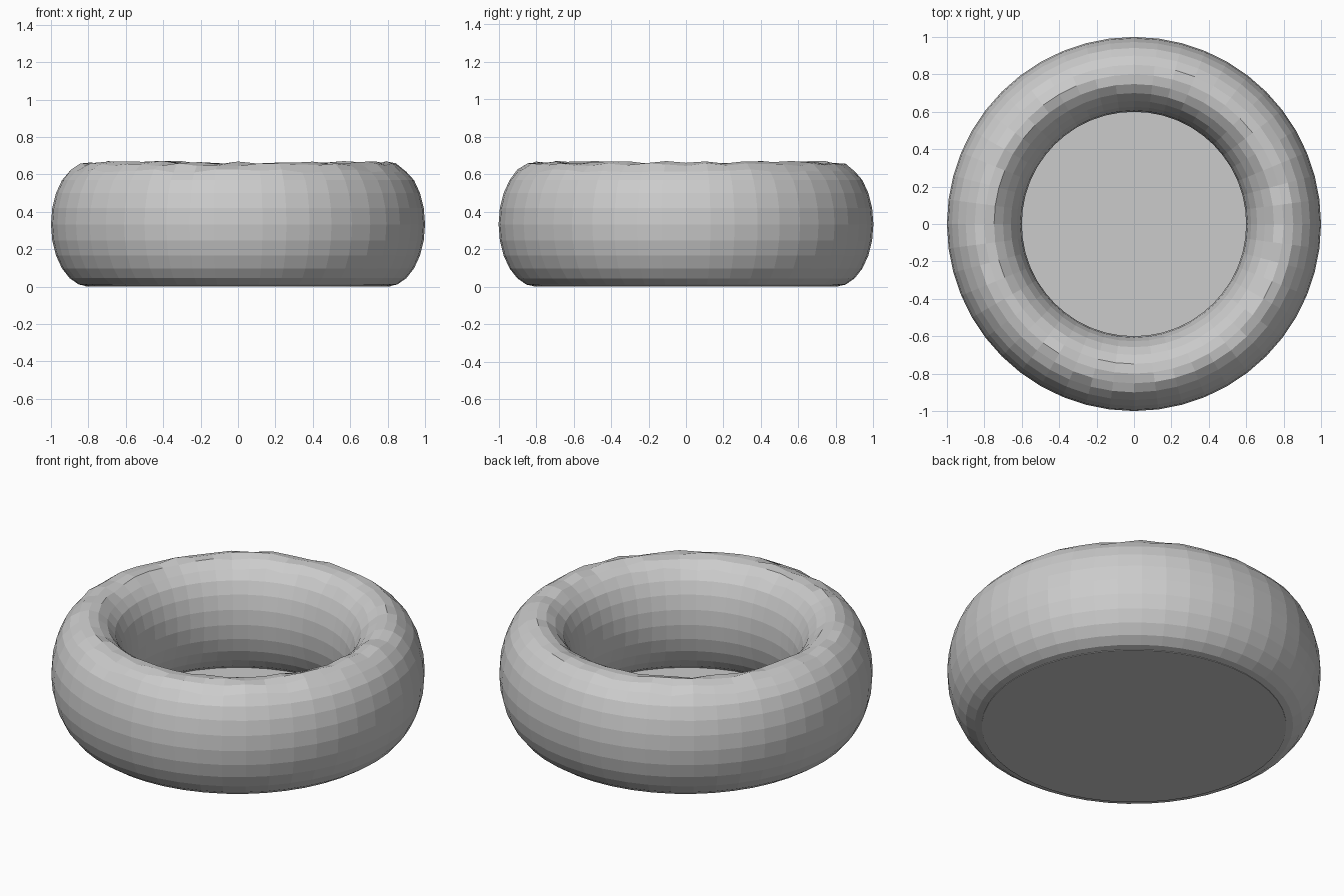
import bpy, bmesh, math, random

if "Cube" in bpy.data.objects:
    bpy.data.objects.remove(bpy.data.objects["Cube"])

random.seed(4)
RING, TUBE = 48, 24              # segments around the ring and the tube
MID_R, HALF_W, HALF_H = 0.8, 0.2, 0.333


def add_object(name, bm):
    bmesh.ops.recalc_face_normals(bm, faces=bm.faces)
    mesh = bpy.data.meshes.new(name)
    bm.to_mesh(mesh)
    bm.free()
    obj = bpy.data.objects.new(name, mesh)
    bpy.context.collection.objects.link(obj)
    return obj


# Padded ring: tall oval section swept round, lightly rumpled along the crest
bm = bmesh.new()
rows = []
for i in range(RING):
    a = math.tau * i / RING
    row = []
    for j in range(TUBE):
        t = math.tau * j / TUBE
        r = MID_R + HALF_W * math.cos(t)
        z = HALF_H * (1 + math.sin(t))
        if z > 0.61:
            z += random.uniform(-0.012, 0.006)
        row.append(bm.verts.new((r * math.cos(a), r * math.sin(a), z)))
    rows.append(row)
for i in range(RING):
    p, q = rows[i], rows[(i + 1) % RING]
    for j in range(TUBE):
        k = (j + 1) % TUBE
        bm.faces.new((p[j], q[j], q[k], p[k]))
add_object("padded_ring", bm)

# Thin round base closing the bottom
bm = bmesh.new()
bmesh.ops.create_cone(bm, cap_ends=True, segments=RING, radius1=0.815,
                      radius2=0.815, depth=0.015)
bmesh.ops.translate(bm, verts=bm.verts, vec=(0, 0, 0.0075))
add_object("floor_base", bm)
